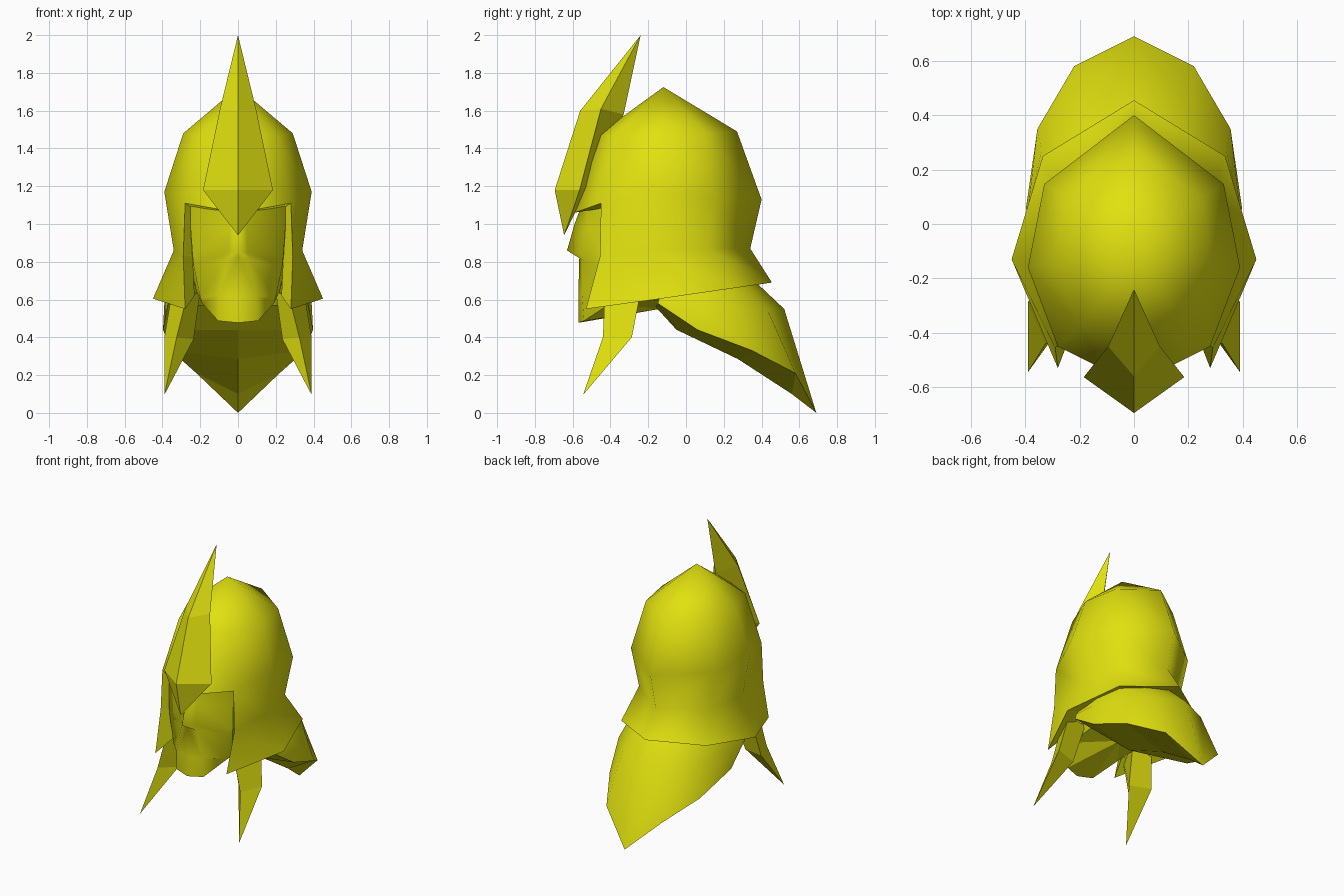
import bpy, bmesh

yellow = bpy.data.materials.new("yellow")
yellow.diffuse_color = (0.75, 0.75, 0.005, 1)


def sheet(name, rows, smooth=True, close=False, cap=False):
    """Bridge rows of points on the right half, then mirror to the left half."""
    bm = bmesh.new()
    grid = [[bm.verts.new(p) if p else None for p in row] for row in rows]
    for a, b in zip(grid, grid[1:]):
        n = len(a)
        for i in range(n if close else n - 1):
            j = (i + 1) % n
            quad = (a[i], a[j], b[j], b[i])
            if all(quad):
                bm.faces.new(quad)
    if cap:
        bm.faces.new(grid[0])
    copy = bmesh.ops.duplicate(bm, geom=bm.verts[:] + bm.edges[:] + bm.faces[:])["geom"]
    for v in copy:
        if isinstance(v, bmesh.types.BMVert):
            v.co.x *= -1
    bmesh.ops.remove_doubles(bm, verts=bm.verts[:], dist=0.0005)
    bmesh.ops.recalc_face_normals(bm, faces=bm.faces[:])
    for f in bm.faces:
        f.smooth = smooth
    me = bpy.data.meshes.new(name)
    bm.to_mesh(me)
    bm.free()
    me.materials.append(yellow)
    ob = bpy.data.objects.new(name, me)
    bpy.context.collection.objects.link(ob)
    return ob


# Helmet: rings from the crown to the flared rim, front to back, open at the face
apex = (0, -0.12, 1.725)
brow, brow_side = (0, -0.59, 1.06), (0.28, -0.45, 1.11)
cheek, cheek_tip = (0.29, -0.455, 0.83), (0.28, -0.53, 0.55)
rim = [(0.45, -0.13, 0.605), (0.335, 0.25, 0.66), (0, 0.455, 0.69)]
sheet("helmet", [
    [apex] * 5,
    [(0, -0.47, 1.47), (0.2, -0.38, 1.47), (0.29, -0.14, 1.48), (0.245, 0.1, 1.48), (0, 0.27, 1.49)],
    [brow, brow_side, (0.39, -0.16, 1.17), (0.33, 0.147, 1.14), (0, 0.40, 1.13)],
    [None, cheek, (0.34, -0.15, 0.86), (0.285, 0.12, 0.87), (0, 0.34, 0.87)],
    [None, cheek_tip] + rim,
])

# Inner edge of the helmet around the face opening and along the rim
sheet("helmet_lining", [
    [brow, brow_side, cheek, cheek_tip] + rim,
    [(0, -0.5, 1.08), (0.25, -0.40, 1.09), (0.24, -0.40, 0.83), (0.23, -0.40, 0.62),
     (0.32, -0.13, 0.65), (0.26, 0.18, 0.69), (0, 0.34, 0.71)],
], smooth=False)

# Face: brow, nose, mouth and jaw rows, ending below the chin
sheet("face", [
    [(0, -0.56, 1.08), (0.06, -0.52, 1.08), (0.25, -0.42, 1.10), (0.26, -0.12, 1.10)],
    [(0, -0.59, 1.00), (0.045, -0.52, 0.98), (0.25, -0.42, 0.97), (0.26, -0.12, 0.97)],
    [(0, -0.63, 0.86), (0.05, -0.56, 0.85), (0.24, -0.43, 0.83), (0.26, -0.12, 0.83)],
    [(0, -0.565, 0.82), (0.06, -0.55, 0.81), (0.235, -0.43, 0.78), (0.25, -0.12, 0.78)],
    [(0, -0.57, 0.62), (0.1, -0.55, 0.62), (0.2, -0.44, 0.61), (0.22, -0.13, 0.64)],
    [(0, -0.57, 0.477), (0.105, -0.54, 0.487), (0.19, -0.40, 0.58), (0.2, -0.14, 0.6)],
])
sheet("under_jaw", [
    [(0, -0.57, 0.477), (0.105, -0.54, 0.487), (0.19, -0.40, 0.58), (0.2, -0.14, 0.6)],
    [(0, -0.14, 0.55)] * 4,
], smooth=False)

# Crest: folded blade with a front ridge and a back ridge sunk into the helmet
tip, foot = (0, -0.24, 2.0), (0, -0.645, 0.94)
sheet("crest", [
    [tip] * 3,
    [(0, -0.56, 1.60), (0.095, -0.45, 1.61), (0, -0.33, 1.58)],
    [(0, -0.695, 1.18), (0.185, -0.563, 1.18), (0, -0.52, 1.2)],
    [foot] * 3,
], smooth=False)

# Side locks: three-sided spikes hanging below the helmet
sheet("side_locks", [
    [(0.35, -0.24, 0.64), (0.27, -0.43, 0.62), (0.2, -0.25, 0.64)],
    [(0.39, -0.287, 0.40), (0.325, -0.44, 0.40), (0.235, -0.33, 0.39)],
    [(0.39, -0.545, 0.095)] * 3,
], smooth=False, close=True, cap=True)

# Back hair: flared mane swept to a point, with a flat underside
edge = [(0.37, -0.15, 0.58), (0.397, 0.06, 0.44), (0.355, 0.35, 0.33), (0.22, 0.58, 0.21), (0, 0.69, 0)]
sheet("back_hair", [
    [(0.32, -0.14, 0.68), (0.33, 0.05, 0.70), (0.28, 0.18, 0.72), (0.16, 0.28, 0.72), (0, 0.34, 0.72)],
    [(0.37, -0.14, 0.61), (0.39, 0.05, 0.58), (0.34, 0.27, 0.55), (0.2, 0.43, 0.55), (0, 0.52, 0.55)],
    edge,
])
sheet("back_hair_underside", [
    edge,
    [(0, -0.16, 0.56), (0, -0.05, 0.44), (0, 0.275, 0.285), (0, 0.56, 0.1), (0, 0.69, 0)],
], smooth=False)

# Undersides face down
for name in ("under_jaw", "back_hair_underside"):
    me = bpy.data.objects[name].data
    if sum(p.normal.z * p.area for p in me.polygons) > 0:
        me.flip_normals()
